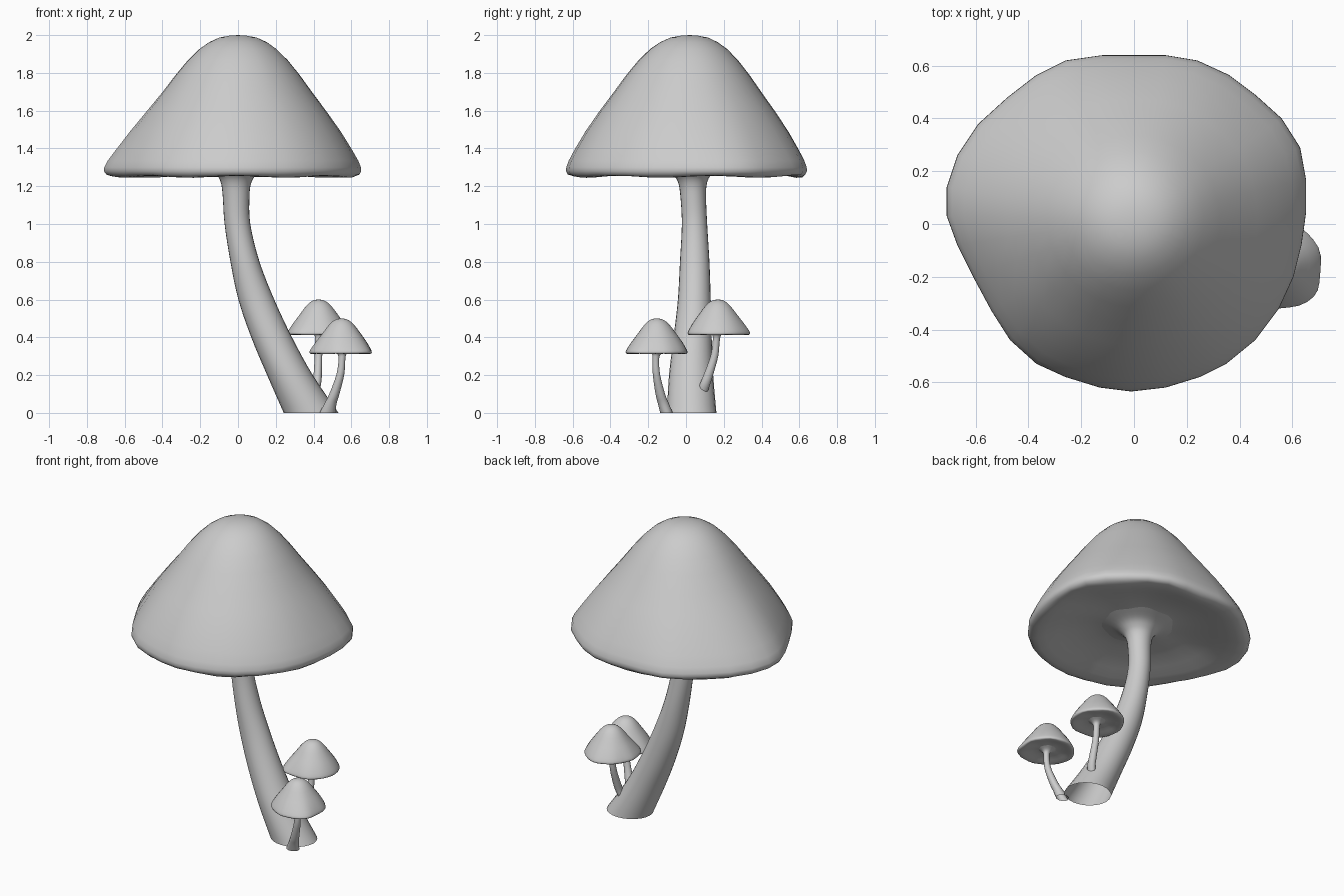
import bpy, bmesh, math
from mathutils import Vector, Matrix

if "Cube" in bpy.data.objects:
    bpy.data.objects.remove(bpy.data.objects["Cube"])

# Uneven rim outline of the cap, seen from above
RIM = [(.652, .04), (.652, .17), (.63, .29), (.56, .40), (.46, .49), (.36, .565),
       (.24, .62), (.12, .64), (0, .64), (-.12, .64), (-.26, .62), (-.37, .565),
       (-.48, .48), (-.59, .38), (-.67, .26), (-.71, .14), (-.71, .03),
       (-.67, -.08), (-.61, -.20), (-.54, -.33), (-.47, -.44), (-.37, -.53),
       (-.26, -.58), (-.13, -.62), (-.01, -.635), (.12, -.62), (.25, -.58),
       (.35, -.53), (.46, -.44), (.55, -.32), (.605, -.20), (.635, -.08)]
# Dome profile: fraction of rim radius, height
DOME = [(.07, 1.997), (.15, 1.987), (.23, 1.963), (.31, 1.926), (.40, 1.867),
        (.495, 1.79), (.60, 1.695), (.715, 1.595), (.83, 1.49), (.922, 1.395),
        (.976, 1.335), (.998, 1.30), (1.0, 1.28), (.985, 1.262), (.955, 1.252)]
UNDER = [(.90, 1.25), (.82, 1.259), (.70, 1.28), (.55, 1.303), (.40, 1.315),
         (.27, 1.312), (.10, 1.28)]


def skin(name, rings, top=None):
    """Bridge successive rings of points, with an optional apex on the first."""
    bm = bmesh.new()
    rows = [[bm.verts.new(p) for p in ring] for ring in rings]
    n = len(rows[0])
    for a, b in zip(rows, rows[1:]):
        for i in range(n):
            j = (i + 1) % n
            bm.faces.new((a[i], a[j], b[j], b[i]))
    if top is not None:
        apex = bm.verts.new(top)
        for i in range(n):
            bm.faces.new((apex, rows[0][(i + 1) % n], rows[0][i]))
    bmesh.ops.recalc_face_normals(bm, faces=bm.faces)
    me = bpy.data.meshes.new(name)
    bm.to_mesh(me)
    bm.free()
    for p in me.polygons:
        p.use_smooth = True
    ob = bpy.data.objects.new(name, me)
    bpy.context.collection.objects.link(ob)
    return ob


def cap(name, apex, scale, turn):
    """Dome, rounder towards the top, and hollow, slightly wavy underside."""
    m = (Matrix.Translation(apex) @ Matrix.Rotation(math.radians(turn), 4, 'Z')
         @ Matrix.Scale(scale, 4) @ Matrix.Translation((0, 0, -2)))
    rings = []
    for k, (f, z) in enumerate(DOME + UNDER):
        wave = .006 * f if k >= len(DOME) - 1 else 0
        ring = []
        for x, y in RIM:
            r = Vector((x, y)).length
            g = f * (f ** 3 + (1 - f ** 3) * .66 / r)
            ring.append(m @ Vector((x * g, y * g + .02 * (1 - f),
                                    z + wave * math.sin(7 * math.atan2(y, x)))))
        rings.append(ring)
    return skin(name, rings, m @ Vector((0, .02, 2)))


def spline(keys, steps=4):
    """Smooth the list of cross-sections with a Catmull-Rom curve."""
    out = []
    for i in range(len(keys) - 1):
        p = [keys[max(0, min(len(keys) - 1, i + d))] for d in (-1, 0, 1, 2)]
        for s in range(steps):
            t = s / steps
            out.append([.5 * (2 * b + (c - a) * t + (2 * a - 5 * b + 4 * c - d) * t * t
                              + (3 * b - a - 3 * c + d) * t ** 3)
                        for a, b, c, d in zip(*p)])
    return out + [list(keys[-1])]


def stem(name, sections, sides=24):
    """Open tube through level ellipses: z, centre x, centre y, radius x, radius y."""
    ang = [2 * math.pi * i / sides for i in range(sides)]
    rings = [[(cx + rx * math.cos(a), cy + ry * math.sin(a), z) for a in ang]
             for z, cx, cy, rx, ry in spline(sections)]
    return skin(name, rings)


# Large mushroom
cap("large_cap", (0, 0, 2), 1, 0)
stem("large_stem", [
    (0, .387, .030, .145, .131), (.2, .275, .027, .121, .117),
    (.4, .178, .035, .108, .101), (.6, .097, .044, .095, .087),
    (.8, .037, .046, .077, .078), (1.0, -.003, .045, .068, .067),
    (1.15, -.01, .038, .071, .068), (1.22, -.01, .035, .081, .077),
    (1.26, -.008, .033, .105, .10), (1.29, -.006, .03, .145, .14),
    (1.315, -.005, .028, .22, .215)])

# Small mushroom growing out of the large stem
cap("back_small_cap", (.43, .167, .60), .25, 60)
stem("back_small_stem", [
    (.11, .405, .088, .022, .027), (.15, .417, .10, .022, .028),
    (.2, .422, .118, .022, .026), (.3, .426, .150, .020, .021),
    (.38, .427, .160, .020, .019), (.413, .429, .163, .025, .025),
    (.430, .43, .167, .055, .055)], 14)

# Small mushroom at the foot
cap("front_small_cap", (.55, -.151, .50), .25, 148)
stem("front_small_stem", [
    (0, .473, -.103, .042, .034), (.05, .490, -.12, .032, .030),
    (.1, .510, -.136, .027, .026), (.2, .541, -.156, .021, .020),
    (.28, .550, -.160, .018, .018), (.313, .55, -.156, .025, .025),
    (.330, .55, -.151, .055, .055)], 14)
